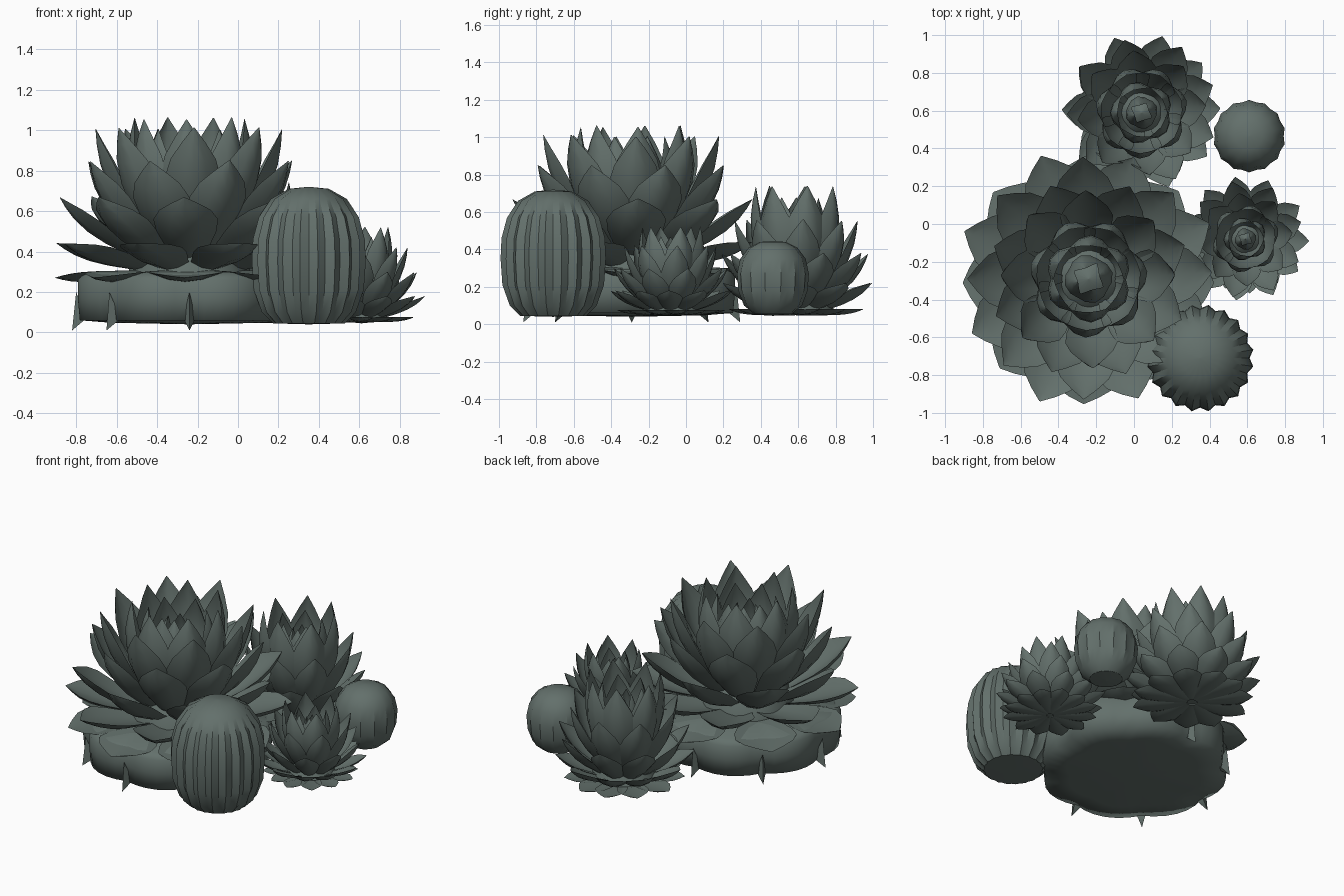
import bpy, bmesh, math, random
from mathutils import Vector

if "Cube" in bpy.data.objects:
    bpy.data.objects.remove(bpy.data.objects["Cube"])
random.seed(4)

mat = bpy.data.materials.new("grey green")
mat.diffuse_color = (0.125, 0.162, 0.148, 1)
mat.use_nodes = True
mat.node_tree.nodes["Principled BSDF"].inputs["Base Color"].default_value = mat.diffuse_color


def finish(bm, name, angle=40):
    bmesh.ops.remove_doubles(bm, verts=bm.verts, dist=0.0004)
    bmesh.ops.recalc_face_normals(bm, faces=bm.faces)
    me = bpy.data.meshes.new(name)
    bm.to_mesh(me)
    bm.free()
    me.materials.append(mat)
    for p in me.polygons:
        p.use_smooth = True
    me.set_sharp_from_angle(angle=math.radians(angle))
    ob = bpy.data.objects.new(name, me)
    bpy.context.collection.objects.link(ob)
    return ob


def polar(c, a, r, z):
    return Vector((c[0] + r * math.cos(a), c[1] + r * math.sin(a), z))


# leaf outline: position along the leaf, share of full width
OUTLINE = [(0, .45), (.2, .68), (.42, .93), (.6, 1), (.76, .8), (.89, .42), (1, .02)]
COLS = (-1, -.5, 0, .5, 1)


def leaf(bm, c, a, p0, p1, ctrl, width, cup, thick):
    """Cupped pointed leaf along a curve in the radius/height plane."""
    p0, p1, pc = Vector(p0), Vector(p1), Vector(ctrl)
    side = Vector((-math.sin(a), math.cos(a), 0))
    out = Vector((math.cos(a), math.sin(a), 0))
    rows = []
    for t, w in OUTLINE:
        p = p0 * (1 - t) ** 2 + pc * 2 * t * (1 - t) + p1 * t * t
        d = ((pc - p0) * (1 - t) + (p1 - pc) * t).normalized()
        n = out * -d.y + Vector((0, 0, d.x))
        mid = polar(c, a, p.x, p.y)
        hw = width * w / 2
        top = [mid + side * u * hw + n * (cup * hw * u * u) for u in COLS]
        low = [q - n * thick * w * (1 - u * u) for q, u in zip(top, COLS)][1:-1]
        rows.append([bm.verts.new(v) for v in top + low[::-1]])
    for r, s in zip(rows, rows[1:]):
        for i in range(8):
            j = (i + 1) % 8
            bm.faces.new((r[i], r[j], s[j], s[i]))
    bm.faces.new(rows[0])
    bm.faces.new(rows[-1])


def rosette(name, c, rings, core, jitter=.06):
    """rings: count, phase, base r, base z, tip r, tip z, width, cup, bend r"""
    bm = bmesh.new()
    for n, ph, r0, z0, r1, z1, w, cup, rc in rings:
        for i in range(n):
            a = 2 * math.pi * (i + ph) / n + random.uniform(-jitter, jitter)
            k = 1 + random.uniform(-.03, .01)
            leaf(bm, c, a, (r0, z0), (r1 * k, z1 + (k - 1) * .5 * (z1 - z0)),
                 (rc, z0 + .4 * (z1 - z0)), w, cup, w * .09)
    lathe(bm, c, core, 16)
    return finish(bm, name)


def lathe(bm, c, prof, n, scale=lambda i, k: 1):
    """Turned body; scale varies the radius by segment and profile row."""
    rows = [[bm.verts.new(polar(c, 2 * math.pi * i / n, max(r, .0015) * scale(i, k), z))
             for i in range(n)] for k, (r, z) in enumerate(prof)]
    for r, s in zip(rows, rows[1:]):
        for i in range(n):
            j = (i + 1) % n
            bm.faces.new((r[i], r[j], s[j], s[i]))
    bm.faces.new(rows[0])
    bm.faces.new(rows[-1])


# large rosette, raised on a lobed base
BIG = (-.24, -.29)
rosette("large_rosette", BIG, [
    (8, .0, .25, .30, .68, .27, .38, .08, .5),
    (8, .5, .18, .31, .70, .44, .33, .25, .5),
    (8, .0, .16, .34, .65, .67, .32, .30, .48),
    (8, .5, .15, .38, .54, .85, .30, .35, .43),
    (8, .0, .14, .40, .47, 1.01, .28, .40, .40),
    (7, .2, .12, .42, .28, 1.06, .27, .45, .35),
    (6, .5, .08, .45, .18, 1.01, .24, .50, .28),
    (4, .2, .03, .48, .06, .95, .20, .50, .18),
], [(.3, .27), (.3, .31), (.22, .45), (.12, .6), (0, .66)])

# lobed base under the large rosette, with points hanging down on its open side
bm = bmesh.new()
lathe(bm, BIG, [(0, .04), (.4, .048), (.555, .06), (.565, .17), (.565, .26), (.53, .295), (0, .3)], 48,
      lambda i, k: .95 + .07 * abs(math.sin(math.pi * i / 6)))
for i in range(2, 7):
    a = math.pi * i / 4
    pts = [bm.verts.new(v) for v in (polar(BIG, a - .06, .51, .07), polar(BIG, a + .06, .51, .07),
           polar(BIG, a, .56, .2), polar(BIG, a, .58, .01))]
    for f in ((0, 1, 2), (0, 1, 3), (1, 2, 3), (2, 0, 3)):
        bm.faces.new([pts[j] for j in f])
finish(bm, "lobed_base", 88)

# middle rosette at the back
rosette("back_rosette", (.04, .59), [
    (11, .3, .03, .055, .37, .08, .19, .12, .25),
    (10, .0, .08, .06, .42, .22, .20, .25, .30),
    (9, .5, .09, .08, .405, .38, .21, .30, .30),
    (8, .1, .08, .11, .34, .56, .21, .35, .28),
    (7, .25, .07, .14, .22, .74, .23, .42, .27),
    (5, .5, .05, .19, .13, .68, .20, .50, .20),
    (4, .2, .02, .24, .04, .62, .14, .50, .12),
], [(.1, .055), (.2, .08), (.17, .16), (.1, .3), (0, .38)])

# small rosette on the right
rosette("small_rosette", (.59, -.08), [
    (12, .2, .02, .055, .29, .075, .13, .12, .2),
    (11, .0, .06, .06, .335, .18, .14, .25, .24),
    (9, .5, .07, .07, .315, .30, .15, .30, .23),
    (8, .1, .06, .09, .25, .42, .15, .35, .21),
    (6, .3, .05, .11, .16, .52, .17, .42, .2),
    (5, .5, .04, .15, .09, .47, .13, .50, .14),
    (4, .2, .015, .18, .025, .43, .09, .50, .08),
], [(.08, .055), (.15, .075), (.12, .14), (.07, .21), (0, .27)])


# ribbed barrel cacti
def cactus(name, c, prof, ribs, depth):
    bm = bmesh.new()
    lathe(bm, c, prof, ribs * 2,
          lambda i, k: 1 if i % 2 else 1 - depth * min(1, k / 2, (len(prof) - 1 - k) / 2))
    finish(bm, name, 32)


cactus("large_cactus", (.35, -.71),
       [(0, .04), (.18, .045), (.235, .1), (.275, .21), (.285, .35), (.28, .46),
        (.25, .57), (.19, .66), (.1, .71), (0, .72)], 20, .08)
cactus("small_cactus", (.61, .465),
       [(0, .045), (.1, .055), (.155, .1), (.185, .18), (.192, .27), (.175, .35),
        (.13, .41), (.07, .44), (0, .445)], 14, .05)
